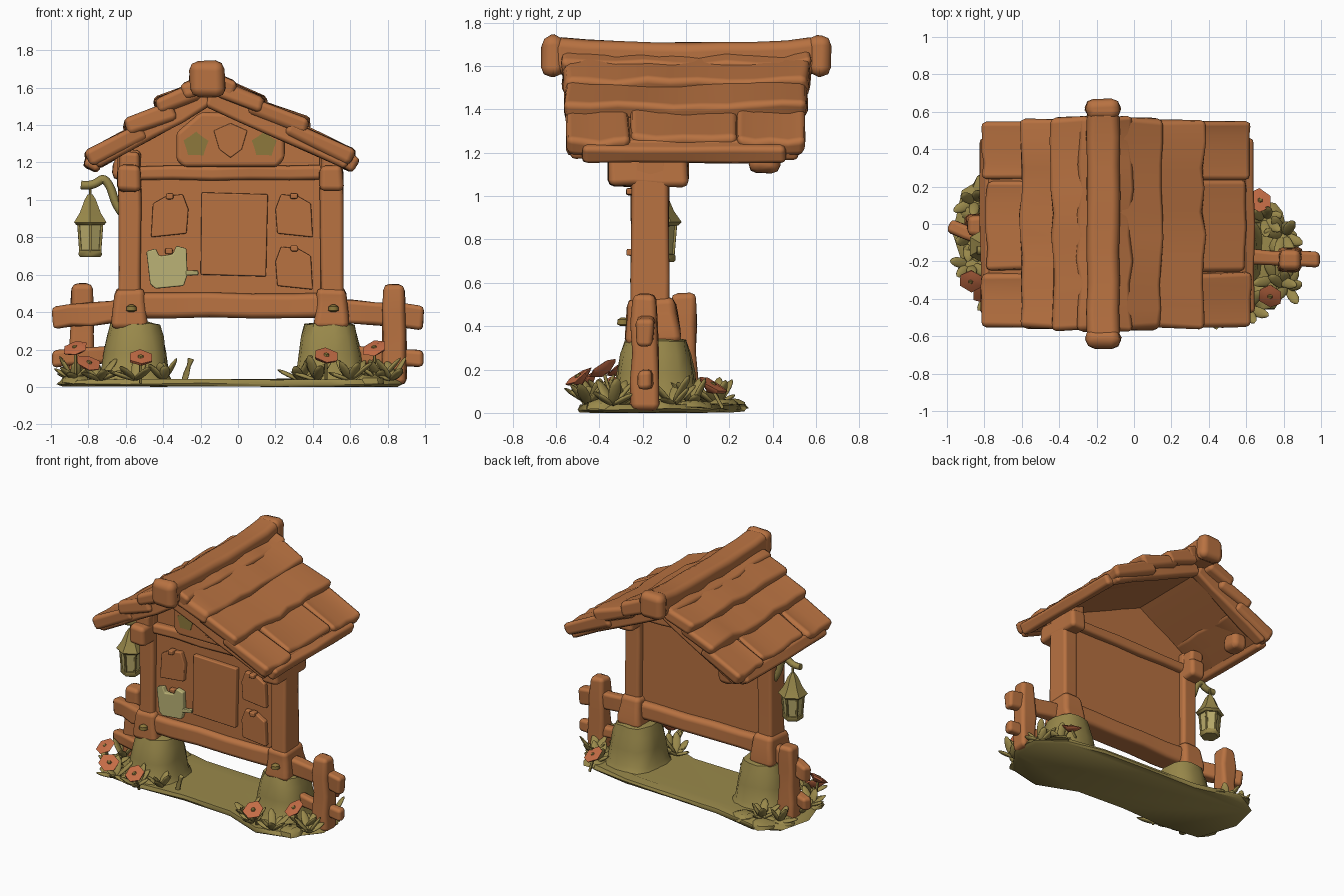
import bpy, bmesh, math, random
from mathutils import Vector, Matrix

random.seed(7)
if "Cube" in bpy.data.objects:
    bpy.data.objects.remove(bpy.data.objects["Cube"])


def material(name, r, g, b):
    m = bpy.data.materials.new(name)
    m.use_nodes = True
    m.diffuse_color = (r, g, b, 1)
    m.node_tree.nodes["Principled BSDF"].inputs["Base Color"].default_value = (r, g, b, 1)
    return m


WOOD = material("wood", .48, .168, .053)
MOSS = material("moss", .32, .25, .07)
PAPER = material("pale_paper", .5, .45, .18)
GLASS = material("lantern_glass", .5, .42, .15)
PETAL = material("petal", .55, .15, .06)
SPOT = material("moss_spot", .27, .19, .045)


def jit(a):
    return Vector([random.uniform(-a, a) for _ in range(3)])


def finish(name, bm, mat, bevel=0.0):
    bmesh.ops.recalc_face_normals(bm, faces=bm.faces)
    me = bpy.data.meshes.new(name)
    bm.to_mesh(me)
    bm.free()
    ob = bpy.data.objects.new(name, me)
    bpy.context.collection.objects.link(ob)
    me.materials.append(mat)
    me.polygons.foreach_set("use_smooth", [True] * len(me.polygons))
    if bevel:
        mod = ob.modifiers.new("rounding", "BEVEL")
        mod.width, mod.segments, mod.harden_normals = bevel, 2, True
        mod.angle_limit = math.radians(40)
    else:
        for o in bpy.context.selected_objects:
            o.select_set(False)
        ob.select_set(True)
        bpy.context.view_layer.objects.active = ob
        bpy.ops.object.shade_smooth_by_angle(angle=math.radians(45))
    return ob


def skin(bm, loops):
    """Bridge equal vertex loops and cap both ends."""
    n = len(loops[0])
    for a, b in zip(loops, loops[1:]):
        for i in range(n):
            j = (i + 1) % n
            bm.faces.new((a[i], a[j], b[j], b[i]))
    bm.faces.new(loops[0])
    bm.faces.new(loops[-1])


def beam(name, p, q, w, h, mat=WOOD, side=(0, 1, 0), rings=4, wob=.006, sag=0, bevel=.024, flare=1):
    """Hand-hewn timber from p to q; flare widens the start."""
    p, q, s = Vector(p), Vector(q), Vector(side)
    d = (q - p).normalized()
    s = (s - d * s.dot(d)).normalized()
    u = d.cross(s)
    bm, loops = bmesh.new(), []
    for i in range(rings):
        t = i / (rings - 1)
        c = p.lerp(q, t) - Vector((0, 0, sag * 4 * t * (1 - t)))
        k = flare + (1 - flare) * t
        loops.append([bm.verts.new(c + s * a * w * k / 2 + u * b * h * k / 2 + jit(wob))
                      for a, b in ((-1, -1), (1, -1), (1, 1), (-1, 1))])
    skin(bm, loops)
    return finish(name, bm, mat, bevel)


def board(name, pts, y, depth, mat=WOOD, bevel=.008):
    """Outline in x and z, extruded back from y."""
    bm = bmesh.new()
    skin(bm, [[bm.verts.new((x, yy, z)) for x, z in pts] for yy in (y, y + depth)])
    return finish(name, bm, mat, bevel)


def lathe(name, prof, c, mat, n=6, ry=1, wob=0, rot=None, power=2):
    """Rings of (radius, height) about c; a higher power squares them off."""
    bm, loops = bmesh.new(), []
    m = Matrix.Translation(c) @ (rot or Matrix())
    for r, z in prof:
        ring = []
        for i in range(n):
            a = math.tau * (i + .5) / n
            x, y = math.cos(a), math.sin(a)
            k = r * (abs(x) ** power + abs(y) ** power) ** (-1 / power)
            ring.append(bm.verts.new(m @ (Vector((k * x, k * y * ry, z)) + jit(wob))))
        loops.append(ring)
    skin(bm, loops)
    return finish(name, bm, mat)


# Ground slab, low lumps and the two mounds
edge = [(-.97, -.05), (-.92, .18), (-.75, .28), (-.4, .2), (0, .18), (.4, .16), (.7, .1), (.87, -.05),
        (.88, -.25), (.72, -.45), (.5, -.5), (.2, -.38), (-.2, -.36), (-.6, -.38), (-.88, -.33)]
bm = bmesh.new()
skin(bm, [[bm.verts.new((x * k, (y + .1) * k - .1, z + random.uniform(0, .01))) for x, y in edge]
          for k, z in ((.97, 0), (1, .012), (.97, .035), (.75, .036))])
finish("ground", bm, MOSS)
for x, y in ((-.78, .2), (-.86, .08), (-.6, .17), (.72, .03), (.8, -.12), (-.86, -.24), (.7, -.38)):
    lathe("ground_lump", [(.085, .02), (.075, .045), (.04, .06)], (x, y, 0), MOSS, n=9, wob=.008)
for x, side in ((-.55, "right"), (.49, "left")):
    lathe(side + "_mound", [(.21, .02), (.18, .07), (.168, .18), (.15, .27), (.13, .335), (.06, .35)],
          (x, -.14, 0), MOSS, n=16, ry=1.06, wob=.006, power=3)

# Posts with flared feet and cross heads
for x, side in ((-.58, "right"), (.5, "left")):
    beam(side + "_post", (x, -.165, .3), (x, -.165, 1.27), .17, .125)
    beam(side + "_post_foot", (x, -.15, .31), (x, -.16, .53), .22, .16, flare=1.2, bevel=.035)
    beam(side + "_post_head", (x, -.36, 1.115), (x, .01, 1.115), .125, .14, side=(1, 0, 0), bevel=.03)
    beam(side + "_brace", (x, -.3, 1.2), (x, .0, 1.2), .11, .12, side=(1, 0, 0))
    lathe(side + "_foot_moss", [(.012, 0), (.03, .008), (.028, .03), (.01, .04)],
          (x + .01, -.29, .4), SPOT, n=8)

# Wall, rails and gable
board("wall", [(-.55, .45), (.47, .45), (.47, 1.15), (-.55, 1.15)], -.215, .09)
beam("bottom_rail", (-.6, -.165, .435), (.52, -.165, .435), .18, .135, rings=6, bevel=.035)
beam("top_rail", (-.55, -.165, 1.145), (.48, -.165, 1.145), .165, .075, rings=6)
board("gable", [(-.56, 1.13), (.48, 1.13), (.48, 1.24), (-.165, 1.53), (-.56, 1.28)], -.2, .07)
board("gable_sign", [(-.33, 1.21), (-.29, 1.175), (.21, 1.175), (.25, 1.22), (.25, 1.35), (.13, 1.46),
                     (-.2, 1.47), (-.33, 1.36)], -.29, .1, bevel=.025)
board("gable_crest", [(-.13, 1.37), (-.1, 1.27), (-.04, 1.225), (.02, 1.27), (.05, 1.37), (-.04, 1.41)],
      -.297, .03, bevel=.006)
for x in (-.225, .14):
    star = [(x + r * math.cos(a), 1.295 + r * math.sin(a))
            for a, r in ((math.tau * i / 10 + .3, (.07, .055)[i % 2]) for i in range(10))]
    board("gable_spot", star, -.294, .008, SPOT, bevel=0)

# Notices
board("main_notice", [(-.2, .6), (.15, .59), (.16, 1.03), (-.195, 1.04)], -.25, .04)
sheet = [(-.09, -.1), (.1, -.12), (.09, .06), (.02, .1), (-.07, .11), (-.1, .03)]
for x, z, flip in ((-.365, .92, -1), (.3, .92, 1), (.3, .64, 1)):
    board("small_notice", [(x + flip * a, z + b) for a, b in sheet], -.25, .04)
    beam("notice_peg", (x, -.275, z + .1), (x, -.22, z + .1), .04, .03, side=(1, 0, 0), rings=2, wob=.002, bevel=.008)
board("torn_notice", [(-.47, .55), (-.44, .525), (-.29, .54), (-.27, .6), (-.275, .74), (-.33, .755),
                      (-.35, .71), (-.42, .7), (-.44, .74), (-.49, .725)], -.255, .04, PAPER)
beam("torn_notice_peg", (-.37, -.25, .725), (-.37, -.21, .725), .04, .03, side=(1, 0, 0), rings=2, wob=.002, bevel=.008)
beam("torn_notice_pin", (-.28, -.245, .61), (-.215, -.225, .61), .03, .025, PAPER, rings=2, wob=.002, bevel=.006)

# Roof: lining, overlapping courses, split eave boards
THICK = .095


def course(name, a, b, y0, y1, rings, wob):
    a, b = Vector((a[0], 0, a[1])), Vector((b[0], 0, b[1]))
    s = b - a
    n = Vector((-s.z, 0, s.x)).normalized()
    if n.z < 0:
        n = -n
    c = (a + b) / 2 - n * THICK / 2
    beam(name, c + Vector((0, y0, 0)), c + Vector((0, y1, 0)), s.length, THICK,
         side=s, rings=rings, wob=wob, sag=.015, bevel=.03)


slopes = {"right": [((-.15, 1.68), (-.31, 1.615)), ((-.24, 1.635), (-.45, 1.545)),
                    ((-.36, 1.53), (-.615, 1.43)), ((-.52, 1.415), (-.825, 1.265))],
          "left": [((-.17, 1.7), (.0, 1.625)), ((-.08, 1.65), (.155, 1.55)),
                   ((.08, 1.55), (.385, 1.435)), ((.28, 1.435), (.635, 1.27))]}
for side, rows in slopes.items():
    for i, (a, b) in enumerate(rows[:-1]):
        w = .575 - .008 * i
        course(side + "_roof_course", a, b, -w, w, 10, .014)
    a, b = Vector(rows[-1][0]), Vector(rows[-1][1])
    for y0, y1, out in ((-.55, -.26, 1), (-.25, .23, .92), (.24, .55, 1)):
        course(side + "_eave_board", a, a.lerp(b, out), y0, y1, 5, .01)
    ex = b.x * .935
    beam(side + "_roof_lining", (-.165, 0, 1.55), (ex, 0, 1.21), .98, .08, rings=5, wob=.004)
    beam(side + "_eave_rail", (ex, -.48, 1.2), (ex, .46, 1.2), .09, .085, side=(1, 0, -.5), rings=5)
    for y in (-.49, .47):
        beam(side + "_gable_rafter", (-.165, y, 1.55), (ex, y, 1.205), .09, .1, rings=5, wob=.008)
beam("ridge", (-.165, -.62, 1.65), (-.165, .62, 1.65), .175, .17, side=(1, 0, 0), rings=9, sag=.028, bevel=.045)
for y in (-.615, .615):
    beam("ridge_end", (-.165, y - .055, 1.645), (-.165, y + .055, 1.645), .19, .19, side=(1, 0, 0), rings=3, bevel=.05)
beam("purlin_end", (-.61, .29, 1.17), (-.61, .44, 1.16), .12, .12, side=(1, 0, 0), bevel=.04)

# Side fences
for side, x, y, px, ex in (("right", -.835, -.01, -.58, -.99), ("left", .835, -.19, .5, .99)):
    beam(side + "_fence_post", (x, y, .01), (x, y, .55), .115, .115, rings=5, wob=.008, flare=1.15, bevel=.03)
    beam(side + "_upper_fence_rail", (px, -.165, .41), (ex, y, .37), .075, .125, rings=5, wob=.008)
    beam(side + "_lower_fence_rail", (px, -.165, .18), (ex, y, .15), .07, .09, rings=5)

# Lantern on a curved arm
LX, LY = -.79, -.12
cu = bpy.data.curves.new("lantern_arm", "CURVE")
cu.dimensions, cu.bevel_depth, cu.bevel_resolution = "3D", .023, 2
cu.use_fill_caps = True
sp = cu.splines.new("NURBS")
path = [(-.62, .93), (-.66, .98), (-.67, 1.06), (-.73, 1.14), (-.76, 1.07), (-.84, 1.08)]
sp.points.add(len(path) - 1)
for pt, (x, z) in zip(sp.points, path):
    pt.co = (x, LY - .02, z, 1)
sp.use_endpoint_u = True
cu.materials.append(MOSS)
bpy.context.collection.objects.link(bpy.data.objects.new("lantern_arm", cu))
lathe("lantern_link", [(.008, .98), (.008, 1.08)], (LX, LY, 0), MOSS)
lathe("lantern_roof", [(.085, .865), (.1, .88), (.065, .93), (.035, 1.0), (.015, 1.03)], (LX, LY, 0), MOSS)
lathe("lantern_glass", [(.06, .72), (.072, .872)], (LX, LY, 0), GLASS)
lathe("lantern_base", [(.062, .695), (.072, .705), (.07, .73), (.055, .735)], (LX, LY, 0), MOSS)
for i in range(6):
    c, s = math.cos(math.tau * (i + .5) / 6), math.sin(math.tau * (i + .5) / 6)
    beam("lantern_bar", (LX + .06 * c, LY + .06 * s, .72), (LX + .073 * c, LY + .073 * s, .875),
         .014, .014, MOSS, rings=2, wob=0, bevel=.003)

# Leaf tufts
tufts = [(-.87, -.22), (-.88, -.08), (-.74, -.36), (-.55, -.4), (-.72, .14), (-.85, .12), (-.4, -.32),
         (.76, -.3), (.82, -.34), (.6, -.45), (.42, -.43), (.7, .03), (.8, -.06), (.33, -.36)]
for x, y in tufts:
    bm = bmesh.new()
    for i in range(7):
        size = random.uniform(.05, .085)
        turn = Matrix.Rotation(math.tau * i / 7 + random.random(), 4, "Z")
        lean = Matrix.Rotation(random.uniform(.45, 1.3), 4, "X")
        m = (Matrix.Translation((x, y, .035)) @ turn @ lean @ Matrix.Translation((0, 0, size))
             @ Matrix.Diagonal((.029, .012, size, 1)))
        bmesh.ops.create_icosphere(bm, subdivisions=2, radius=1, matrix=m)
    finish("leaf_tuft", bm, MOSS)
beam("sprout", (-.29, -.3, .03), (-.25, -.3, .15), .02, .03, MOSS, bevel=.006)

# Flowers
for x, y, z in ((-.87, -.3, .2), (-.8, -.36, .12), (-.52, -.46, .15), (.47, -.49, .16),
                (.73, -.38, .2), (.67, .12, .12)):
    tip = Matrix.Rotation(.6 if y < 0 else -.5, 4, "X") @ Matrix.Rotation(random.uniform(-.3, .3), 4, "Y")
    lathe("flower", [(.02, -.025), (.062, 0), (.07, .012), (.035, .016)], (x, y, z), PETAL, wob=.005, rot=tip)
    lathe("flower_heart", [(.02, .01), (.01, .022)], (x, y, z), SPOT, rot=tip)
    beam("flower_stem", (x, y + .05, .02), (x, y, z - .01), .016, .016, MOSS, side=(1, 0, 0), rings=2, wob=0, bevel=.004)
